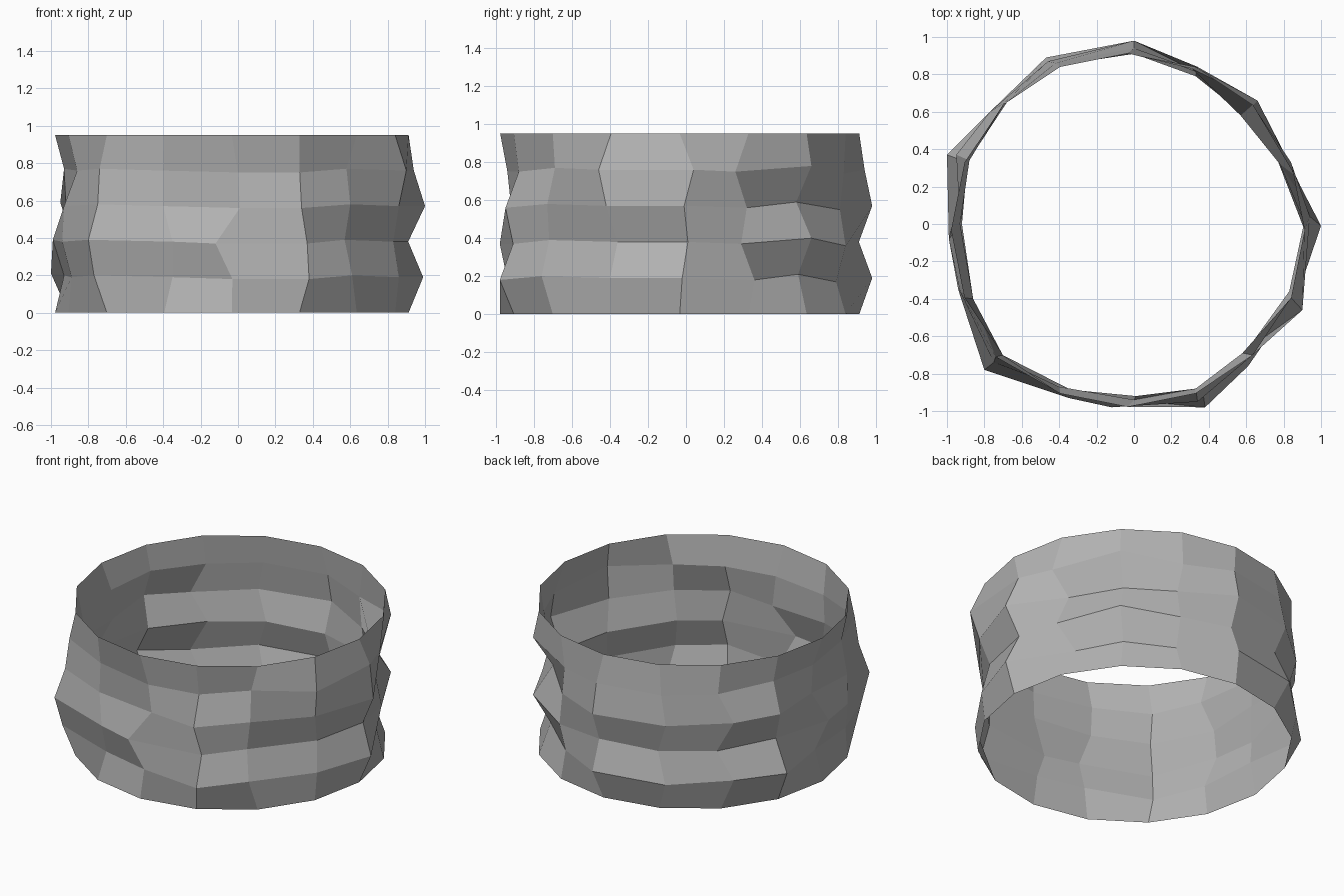
import bpy, bmesh
from math import sin, cos, tau

if "Cube" in bpy.data.objects:
    bpy.data.objects.remove(bpy.data.objects["Cube"])

SIDES, HEIGHT = 16, 0.95
RADIUS, CENTRE = 0.945, -0.033

# Hammered inner rings: x and y in hundredths, counter-clockwise from +x
dented_rings = [
    (99,-2, 76,36, 58,59, 33,79, 0,98, -47,89, -77,60, -100,37,
     -93,-2, -89,-40, -77,-74, -35,-88, -3,-94, 38,-98, 61,-76, 86,-40),
    (91,1, 85,29, 66,66, 34,84, 0,91, -39,85, -68,65, -89,33,
     -99,-8, -94,-35, -80,-78, -35,-93, -12,-98, 37,-91, 57,-72, 83,-36),
    (100,-1, 78,32, 57,58, 34,81, 0,98, -46,87, -77,60, -95,37,
     -92,0, -93,-36, -75,-74, -40,-88, 1,-92, 34,-95, 60,-73, 86,-42),
    (94,4, 86,26, 66,66, 31,83, 0,94, -42,86, -69,65, -88,34,
     -93,0, -86,-40, -74,-71, -40,-87, 0,-94, 33,-88, 58,-69, 90,-46),
]
column_lift = (0, -1, 2, -2, 0, 0, 0, 2, 1, 0, 1, 0, -1, -1, 1, 0)


def rim(z):
    # Regular sixteen-sided edge ring
    return [(CENTRE + RADIUS * cos(tau * k / SIDES),
             CENTRE + RADIUS * sin(tau * k / SIDES), z) for k in range(SIDES)]


def dented(values, z):
    return [(values[2 * k] / 100, values[2 * k + 1] / 100,
             z + column_lift[k] / 100) for k in range(SIDES)]


# Stack of rings from the bottom edge to the top edge
rings = [rim(0)]
rings += [dented(v, HEIGHT * (i + 1) / 5) for i, v in enumerate(dented_rings)]
rings.append(rim(HEIGHT))

# Open, flat-shaded band
bm = bmesh.new()
loops = [[bm.verts.new(p) for p in ring] for ring in rings]
for low, high in zip(loops, loops[1:]):
    for k in range(SIDES):
        n = (k + 1) % SIDES
        bm.faces.new((low[k], low[n], high[n], high[k]))
mesh = bpy.data.meshes.new("hammered_band")
bm.to_mesh(mesh)
bm.free()
band = bpy.data.objects.new("hammered_band", mesh)
bpy.context.collection.objects.link(band)

# Dark grey metal
metal = bpy.data.materials.new("dark_grey")
metal.diffuse_color = (0.45, 0.45, 0.45, 1)
metal.use_nodes = True
metal.node_tree.nodes["Principled BSDF"].inputs["Base Color"].default_value = metal.diffuse_color
mesh.materials.append(metal)
